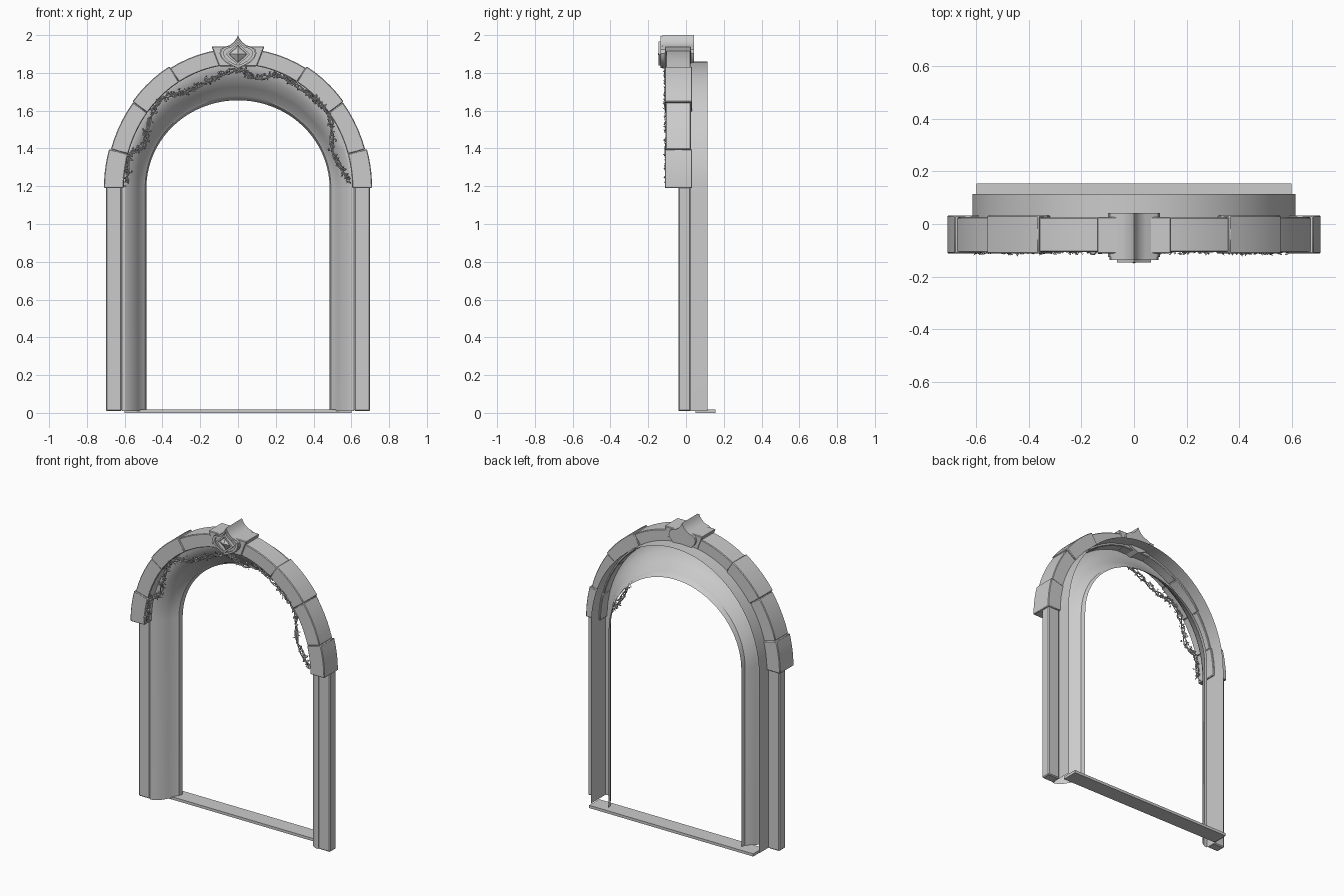
import bpy, bmesh, math, random
from mathutils import Vector, Matrix

if "Cube" in bpy.data.objects:
    bpy.data.objects.remove(bpy.data.objects["Cube"])
random.seed(4)
SPRING = 1.19  # height where the arch starts


def finish(name, bm, smooth=None, bevel=0):
    bmesh.ops.recalc_face_normals(bm, faces=bm.faces)
    me = bpy.data.meshes.new(name)
    bm.to_mesh(me)
    bm.free()
    ob = bpy.data.objects.new(name, me)
    bpy.context.collection.objects.link(ob)
    if bevel:
        m = ob.modifiers.new("bevel", 'BEVEL')
        m.width, m.segments, m.limit_method = bevel, 1, 'ANGLE'
        m.angle_limit = math.radians(40)
    if smooth:
        bpy.ops.object.select_all(action='DESELECT')
        ob.select_set(True)
        bpy.context.view_layer.objects.active = ob
        bpy.ops.object.shade_smooth_by_angle(angle=math.radians(smooth))
    return ob


def prism(name, pts, y0, y1, smooth=None, bevel=0):
    """Extrude an x-z outline from y0 to y1."""
    bm = bmesh.new()
    face = bm.faces.new([bm.verts.new((x, y0, z)) for x, z in pts])
    ext = bmesh.ops.extrude_face_region(bm, geom=[face])
    verts = [v for v in ext['geom'] if isinstance(v, bmesh.types.BMVert)]
    bmesh.ops.translate(bm, verts=verts, vec=(0, y1 - y0, 0))
    return finish(name, bm, smooth, bevel)


def ellipse(a, b, deg):
    t = math.radians(deg)
    return a * math.cos(t), SPRING + b * math.sin(t)


def mirrored(half):
    """Outline from its right half, listed top to bottom on the axis."""
    return half + [(-x, z) for x, z in reversed(half) if x > 0.001]


# Arched frame: open shell swept along jamb, arch, jamb
profile = [(.615, .67, .115), (.615, .67, -.04), (.595, .645, -.04), (.56, .59, -.018),
           (.53, .535, .03), (.50, .49, .08), (.492, .482, .085), (.485, .465, .115)]
bm = bmesh.new()
rows = []
for a, b, y in profile:
    path = [(a, 0.01)] + [ellipse(a, b, i * 180 / 40) for i in range(41)] + [(-a, 0.01)]
    rows.append([bm.verts.new((x, y, z)) for x, z in path])
for r, s in zip(rows, rows[1:]):
    for i in range(len(r) - 1):
        bm.faces.new((r[i], r[i + 1], s[i + 1], s[i]))
finish("arched_frame", bm, 30)

# Threshold
prism("threshold", [(-.6, 0), (.6, 0), (.6, .018), (-.6, .018)], .05, .155)

# Side pilasters and arch stones, both sides
joints = [0, 16, 37.5, 59, 81]
grow = [(.71, .75, -.112, .033), (.70, .745, -.108, .026),
        (.705, .752, -.112, .033), (.70, .74, -.106, .025)]
for side, tag in ((1, "right"), (-1, "left")):
    prism("pilaster_" + tag, [(side * x, z) for x, z in
          ((.615, .01), (.70, .01), (.70, 1.2), (.615, 1.2))], -.04, .025, bevel=.006)
    for k, (a, b, y0, y1) in enumerate(grow):
        n = 5
        degs = [joints[k] + (joints[k + 1] - joints[k]) * i / n for i in range(n + 1)]
        outer = [ellipse(a, b, d) for d in degs]
        inner = [ellipse(.605, .655, d) for d in reversed(degs)]
        prism(f"arch_stone_{tag}_{k + 1}", [(side * x, z) for x, z in outer + inner],
              y0, y1, 30, bevel=.004)

# Keystone
prism("keystone", [(-.14, 1.94), (.14, 1.94), (.10, 1.835), (-.10, 1.835)], -.112, .027, bevel=.004)

# Pointed shield through the keystone
shield = mirrored([(0, 2.0), (.008, 1.982), (.022, 1.963), (.045, 1.946), (.075, 1.937),
                   (.092, 1.925), (.098, 1.902), (.088, 1.878), (.066, 1.855), (.035, 1.838), (0, 1.822)])
prism("keystone_shield", shield, -.125, .042, 35)


def scaled(pts, s, c=1.9):
    return [(x * s, c + (z - c) * s) for x, z in pts]


def ring(name, pts, inner, y0, y1):
    bm = bmesh.new()
    loops = [[bm.verts.new((x, y, z)) for x, z in p]
             for p, y in ((pts, y1), (pts, y0), (inner, y0), (inner, y1))]
    n = len(pts)
    for p, q in zip(loops, loops[1:]):
        for i in range(n):
            bm.faces.new((p[i], p[(i + 1) % n], q[(i + 1) % n], q[i]))
    finish(name, bm, 35)


# Raised rim and four-pointed boss on the shield
ring("shield_rim", scaled(shield, .95), scaled(shield, .78), -.136, -.12)
star = mirrored([(0, 1.965), (.016, 1.942), (.036, 1.924), (.064, 1.898),
                 (.042, 1.876), (.02, 1.86), (0, 1.838)])
ring("boss_rim", star, scaled(star, .75), -.146, -.12)
bm = bmesh.new()
base = [bm.verts.new((x, -.125, z)) for x, z in scaled(star, .72)]
tip = bm.verts.new((0, -.15, 1.9))
for i in range(len(base)):
    bm.faces.new((base[i], base[(i + 1) % len(base)], tip))
finish("boss_center", bm)

# Garland path under the arch
knots = [(-.59, 1.22), (-.575, 1.36), (-.50, 1.42), (-.465, 1.56), (-.40, 1.67), (-.28, 1.70),
         (-.15, 1.76), (0, 1.82), (.09, 1.775), (.22, 1.785), (.33, 1.72), (.42, 1.65),
         (.49, 1.56), (.505, 1.38), (.59, 1.23)]


def path_point(u):
    """Smooth interpolation through the knots, u from 0 to 1."""
    f = min(u, .9999) * (len(knots) - 1)
    i = int(f)
    t = f - i
    p = [Vector(knots[max(0, min(len(knots) - 1, i + d))]) for d in (-1, 0, 1, 2)]
    q = .5 * (2 * p[1] + (p[2] - p[0]) * t + (2 * p[0] - 5 * p[1] + 4 * p[2] - p[3]) * t * t
              + (3 * p[1] - p[0] - 3 * p[2] + p[3]) * t ** 3)
    return Vector((q.x, -.10, q.y))


# Twisted vine stems
cu = bpy.data.curves.new("vine_stems", 'CURVE')
cu.dimensions = '3D'
cu.bevel_depth, cu.bevel_resolution = .0035, 1
for strand in range(2):
    sp = cu.splines.new('POLY')
    sp.points.add(139)
    for i, pt in enumerate(sp.points):
        ang = i * .55 + strand * math.pi
        p = path_point(i / 139) + Vector((math.cos(ang), math.sin(ang) * .7, math.sin(ang))) * .009
        pt.co = (*p, 1)
bpy.context.collection.objects.link(bpy.data.objects.new("vine_stems", cu))

# Small folded leaves scattered along the vine
bm = bmesh.new()
for i in range(620):
    s = random.uniform(.007, .013)
    off = Vector((random.gauss(0, .009), random.uniform(-.016, .014), random.gauss(0, .009)))
    rot = Matrix.Rotation(random.uniform(0, 6.28), 3, 'Y') @ Matrix.Rotation(random.uniform(-.8, .8), 3, 'X')
    c = path_point(random.random()) + off
    v = [bm.verts.new(c + rot @ (Vector(p) * s)) for p in
         ((0, 0, -1), (.55, .3, 0), (0, 0, 1), (-.55, .3, 0), (0, -.15, 0))]
    for k in range(4):
        bm.faces.new((v[k], v[(k + 1) % 4], v[4]))
finish("vine_leaves", bm)
